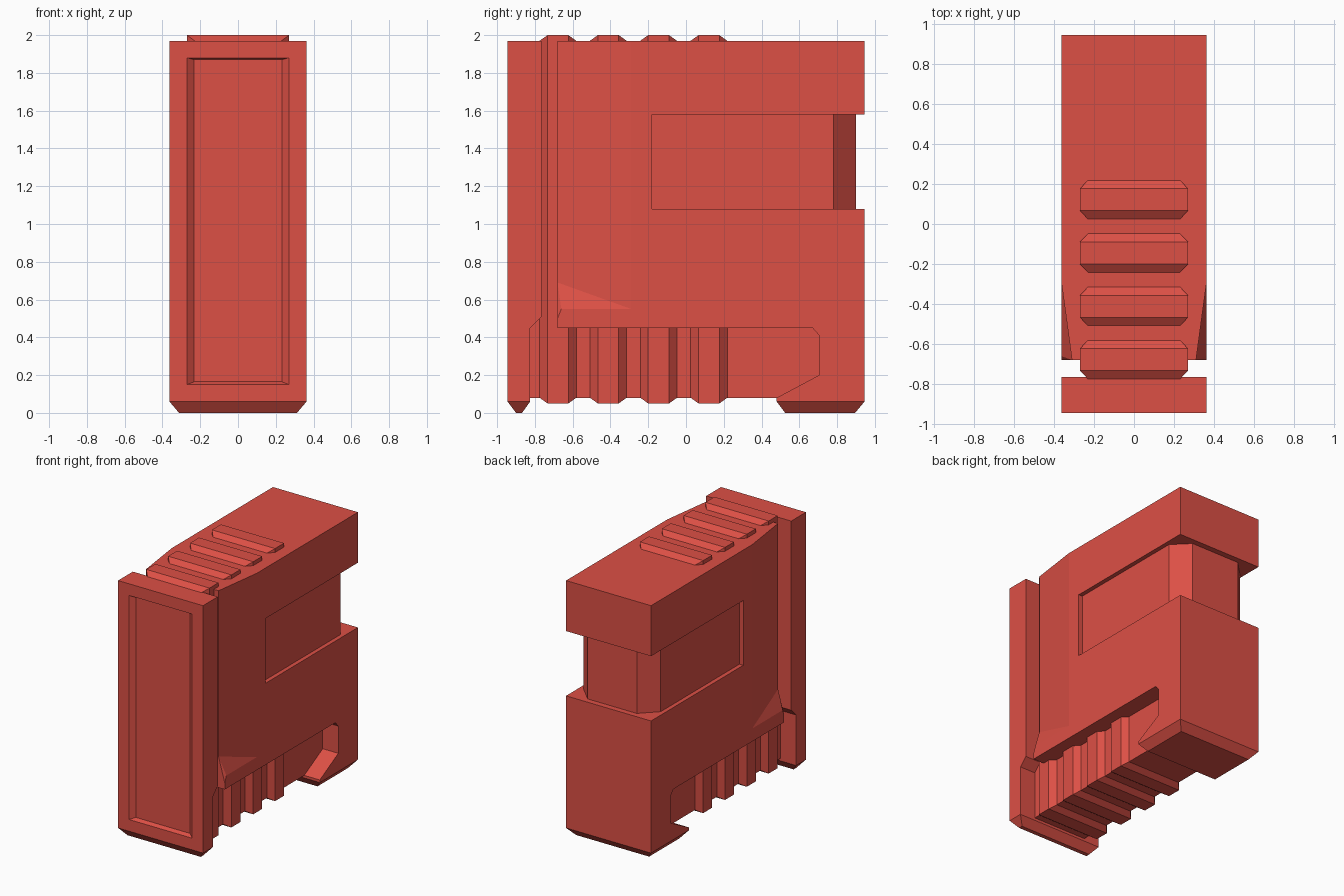
import bpy, bmesh

if "Cube" in bpy.data.objects:
    bpy.data.objects.remove(bpy.data.objects["Cube"])

W = 0.363  # half width of the shell

red = bpy.data.materials.new("red_plastic")
red.diffuse_color = (0.72, 0.08, 0.06, 1)
red.use_nodes = True
red.node_tree.nodes["Principled BSDF"].inputs["Base Color"].default_value = red.diffuse_color


def finish(name, bm):
    bmesh.ops.recalc_face_normals(bm, faces=bm.faces)
    me = bpy.data.meshes.new(name)
    bm.to_mesh(me)
    bm.free()
    me.materials.append(red)
    ob = bpy.data.objects.new(name, me)
    bpy.context.collection.objects.link(ob)
    return ob


def prism(name, pts, axis, lo, hi):
    """Extrude a 2D outline: axis 'x' takes (y, z), axis 'z' takes (x, y)."""
    bm = bmesh.new()
    at = (lambda p: (lo, *p)) if axis == 'x' else (lambda p: (*p, lo))
    face = bm.faces.new([bm.verts.new(at(p)) for p in pts])
    ext = bmesh.ops.extrude_face_region(bm, geom=[face])
    verts = [g for g in ext['geom'] if isinstance(g, bmesh.types.BMVert)]
    step = (hi - lo, 0, 0) if axis == 'x' else (0, 0, hi - lo)
    bmesh.ops.translate(bm, verts=verts, vec=step)
    return finish(name, bm)


def hull(name, pts):
    bm = bmesh.new()
    for p in pts:
        bm.verts.new(p)
    bmesh.ops.convex_hull(bm, input=bm.verts)
    bmesh.ops.dissolve_limit(bm, angle_limit=0.01, verts=bm.verts, edges=bm.edges)
    return finish(name, bm)


def corners(x, y0, y1, z0, z1):
    return [(sx * x, y, z) for sx in (-1, 1) for y in (y0, y1) for z in (z0, z1)]


def cut(ob, cutter):
    cutter.hide_render = True
    mod = ob.modifiers.new("cut", 'BOOLEAN')
    mod.operation = 'DIFFERENCE'
    mod.solver = 'EXACT'
    mod.object = cutter
    bpy.context.view_layer.objects.active = ob
    bpy.ops.object.modifier_apply(modifier=mod.name)
    bpy.data.objects.remove(cutter)


# Rear shell with the hooked lower opening
shell = prism("rear_shell", [
    (-0.68, 1.97), (-0.68, 0.45), (0.67, 0.45), (0.705, 0.41), (0.705, 0.20),
    (0.48, 0.08), (0.48, 0.06), (0.945, 0.06), (0.945, 1.97)], 'x', -W, W)

# Wrap-around window showing the chamfered inner block
cut(shell, prism("window_cutter", [
    (0.33, -0.18), (0.33, 0.78), (0.21, 0.90), (-0.21, 0.90), (-0.33, 0.78),
    (-0.33, -0.18), (-0.5, -0.18), (-0.5, 1.1), (0.5, 1.1), (0.5, -0.18)],
    'z', 1.08, 1.58))

# Tapered front edges of the shell, ending in a sloped facet near the bottom
for s in (-1, 1):
    plan = [(0.30, -0.753), (0.38, -0.165), (0.38, -0.753)]
    low = [(s * x, y, 0.69 - (x - 0.31) * 2.64) for x, y in plan]
    cut(shell, hull("taper_cutter", low + [(x, y, 2.1) for x, y, z in low]))
    cut(shell, hull("corner_cutter", [
        (s * 0.31, -0.68, 0.69), (s * 0.363, -0.66, 0.55),
        (s * 0.363, -0.68, 0.50), (s * 0.38, -0.72, 0.60)]))

# Front plate with a shallow bevelled recess
plate = prism("front_plate", [
    (-0.945, 1.97), (-0.945, 0.06), (-0.825, 0.06), (-0.825, 0.45),
    (-0.765, 0.51), (-0.765, 1.97)], 'x', -W, W)
recess = [(sx * 0.27, y, z) for sx in (-1, 1) for y in (-1.0, -0.945) for z in (0.15, 1.88)]
recess += [(sx * 0.232, -0.915, z) for sx in (-1, 1) for z in (0.165, 1.87)]
cut(plate, hull("recess_cutter", recess))

# Chamfered feet under the plate and the shell
for name, y0, y1, t0, t1 in (("front_foot", -0.945, -0.825, -0.90, -0.868),
                             ("rear_foot", 0.48, 0.945, 0.525, 0.895)):
    hull(name, [(sx * W, y, 0.06) for sx in (-1, 1) for y in (y0, y1)] +
         [(sx * 0.312, y, 0) for sx in (-1, 1) for y in (t0, t1)])

# Inner core joining plate and shell
hull("inner_core", corners(0.23, -0.88, 0.75, 0.08, 1.96))

# Ribs running round the core
for i in range(4):
    y = -0.678 + i * 0.2665
    hull(f"rib_{i + 1}", corners(0.23, y - 0.097, y + 0.097, 0.08, 1.97) +
         corners(0.27, y - 0.055, y + 0.055, 0.05, 2.0))
